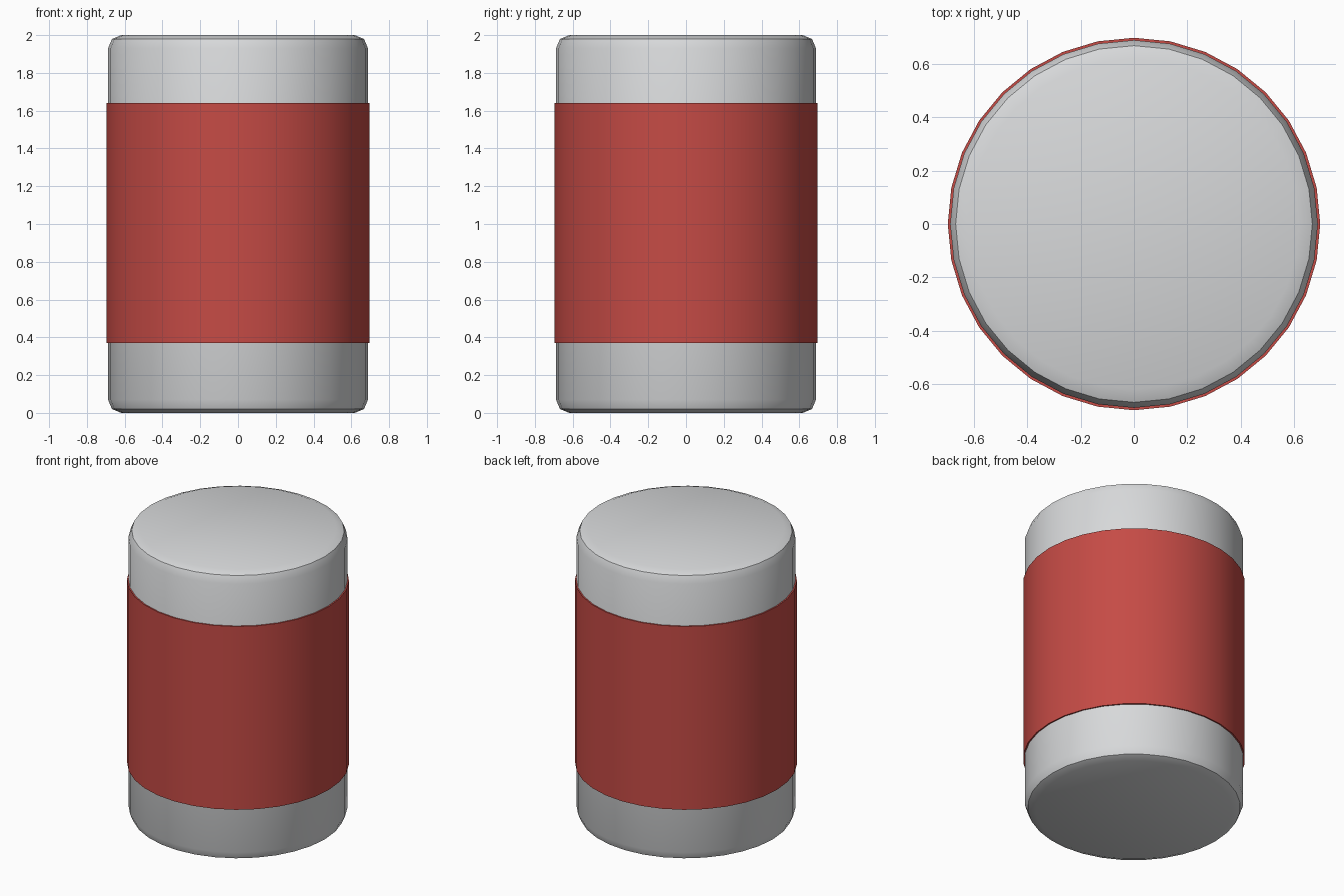
import bpy
import bmesh
import math

SIDES = 32

cube = bpy.data.objects.get("Cube")
if cube:
    bpy.data.objects.remove(cube, do_unlink=True)


def make_material(name, rgb):
    mat = bpy.data.materials.new(name)
    mat.use_nodes = True
    colour = (*rgb, 1.0)
    mat.diffuse_color = colour
    mat.node_tree.nodes["Principled BSDF"].inputs["Base Color"].default_value = colour
    return mat


def lathe(name, profile, mat, closed=False):
    """Revolve (radius, z) points around z; open profiles get flat end caps."""
    bm = bmesh.new()
    rings = []
    for r, z in profile:
        angles = [math.tau * i / SIDES for i in range(SIDES)]
        rings.append([bm.verts.new((r * math.cos(a), r * math.sin(a), z)) for a in angles])
    pairs = list(zip(rings, rings[1:]))
    if closed:
        pairs.append((rings[-1], rings[0]))
    else:
        bm.faces.new(rings[0][::-1])
        bm.faces.new(rings[-1])
    for low, high in pairs:
        for i in range(SIDES):
            j = (i + 1) % SIDES
            bm.faces.new((low[i], low[j], high[j], high[i]))
    bmesh.ops.recalc_face_normals(bm, faces=bm.faces)
    mesh = bpy.data.meshes.new(name)
    bm.to_mesh(mesh)
    bm.free()
    mesh.materials.append(mat)
    obj = bpy.data.objects.new(name, mesh)
    bpy.context.collection.objects.link(obj)
    bpy.ops.object.select_all(action="DESELECT")
    obj.select_set(True)
    bpy.context.view_layer.objects.active = obj
    bpy.ops.object.shade_smooth_by_angle(angle=math.radians(30))
    return obj


grey = make_material("light_grey", (0.69, 0.70, 0.71))
red = make_material("red", (0.56, 0.07, 0.06))

# Can body with a two-step rounded rim at both ends
R, H, BEVEL = 0.688, 2.0, 0.07
step = BEVEL * (1 - math.sqrt(0.5))
bottom = [(R - BEVEL, 0), (R - step, step), (R, BEVEL)]
top = [(r, H - z) for r, z in reversed(bottom)]
lathe("can_body", bottom + top, grey)

# Wrapped band standing slightly proud of the body
OUTER, INNER, LOW, HIGH = 0.697, 0.68, 0.37, 1.64
lathe("label_band", [(OUTER, LOW), (OUTER, HIGH), (INNER, HIGH), (INNER, LOW)], red, closed=True)
